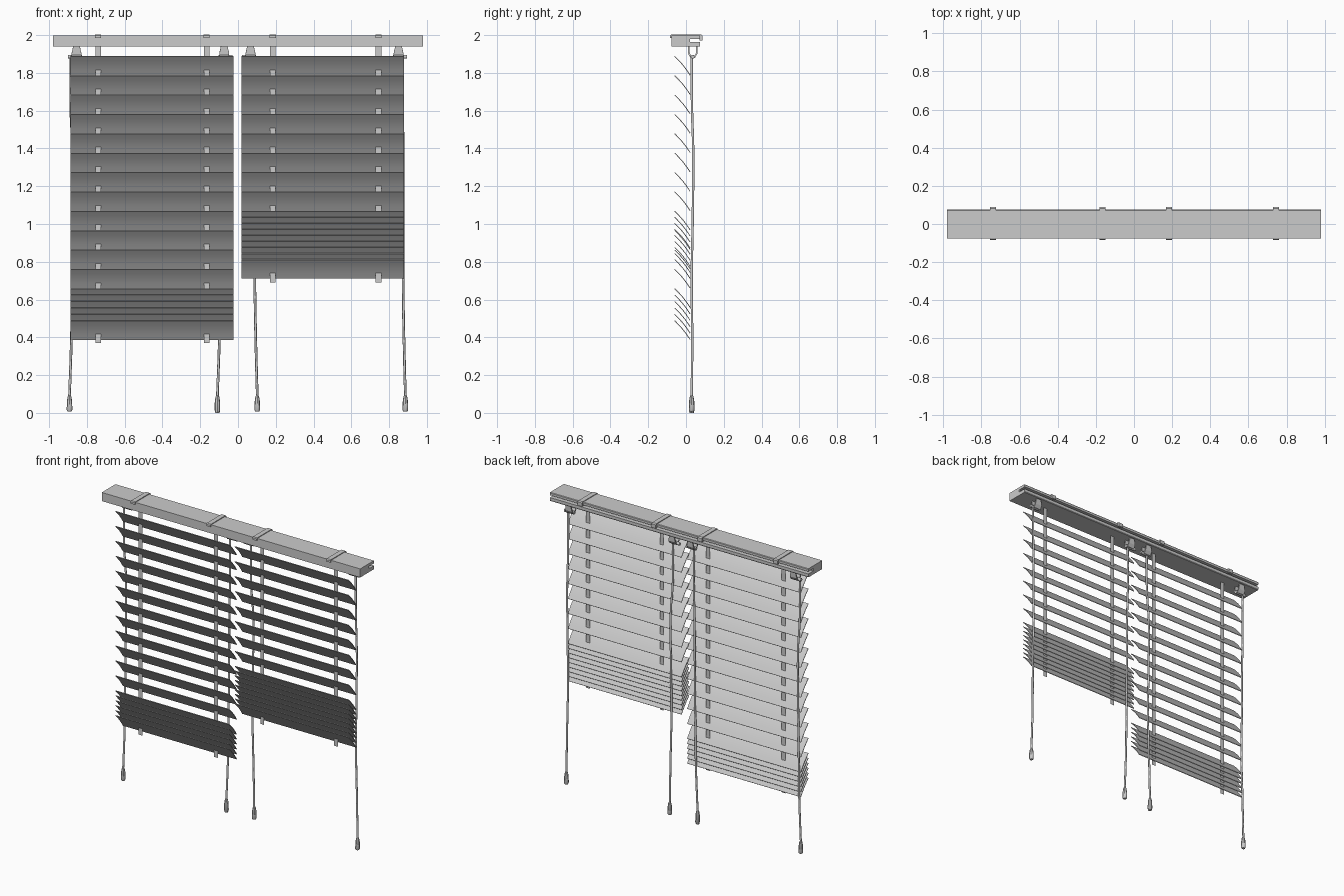
import bpy, bmesh, math
from mathutils import Vector

if "Cube" in bpy.data.objects:
    bpy.data.objects.remove(bpy.data.objects["Cube"])


def make(name, bm, smooth=False):
    bmesh.ops.recalc_face_normals(bm, faces=bm.faces)
    me = bpy.data.meshes.new(name)
    bm.to_mesh(me)
    bm.free()
    ob = bpy.data.objects.new(name, me)
    bpy.context.collection.objects.link(ob)
    if smooth:
        bpy.context.view_layer.objects.active = ob
        ob.select_set(True)
        bpy.ops.object.shade_smooth_by_angle(angle=math.radians(40))
        ob.select_set(False)
    return ob


def extrude_yz(bm, profile, x0, x1):
    """Extrude a (y, z) outline along x."""
    f = bm.faces.new([bm.verts.new((x0, y, z)) for y, z in profile])
    new = bmesh.ops.extrude_face_region(bm, geom=[f])["geom"]
    bmesh.ops.translate(bm, vec=(x1 - x0, 0, 0),
                        verts=[v for v in new if isinstance(v, bmesh.types.BMVert)])


def lathe(bm, rings, x, y, n=8):
    """Stack of (radius, z) rings, capped."""
    loops = [[bm.verts.new((x + r * math.cos(2 * math.pi * i / n),
                            y + r * math.sin(2 * math.pi * i / n), z))
              for i in range(n)] for r, z in rings]
    for a, b in zip(loops, loops[1:]):
        for i in range(n):
            bm.faces.new((a[i], a[(i + 1) % n], b[(i + 1) % n], b[i]))
    bm.faces.new(loops[0])
    bm.faces.new(loops[-1])


def tube(name, pts, r):
    cu = bpy.data.curves.new(name, "CURVE")
    cu.dimensions = "3D"
    cu.bevel_depth = r
    cu.bevel_resolution = 1
    cu.resolution_u = 4
    cu.use_fill_caps = True
    s = cu.splines.new("BEZIER")
    s.bezier_points.add(len(pts) - 1)
    for p, co in zip(s.bezier_points, pts):
        p.co = Vector(co)
        p.handle_left_type = p.handle_right_type = "AUTO"
    ob = bpy.data.objects.new(name, cu)
    bpy.context.collection.objects.link(ob)


# Head rail with a groove along its back
bm = bmesh.new()
extrude_yz(bm, [(-.076, 1.939), (.072, 1.939), (.075, 1.943), (.075, 1.963), (.02, 1.963),
                (.02, 1.979), (.075, 1.979), (.075, 1.994), (.072, 1.998), (-.076, 1.998)],
           -.98, .98)
make("head_rail", bm)


# Slats: curved thin strips, evenly spaced then gathered in a bottom stack
def slat(bm, x0, x1, top):
    n, up, low = 4, [], []
    for i in range(n + 1):
        t = i / n
        y, z = -.06 + .082 * t, top - .1 * t
        bow = .003 * math.sin(math.pi * t)
        up.append((y + bow + .0015, z + bow + .0015))
        low.append((y + bow - .0015, z + bow - .0015))
    extrude_yz(bm, up + low[::-1], x0, x1)


blinds = {"left": (-.887, -.025, 13, 5, .034, (-.74, -.166), .37),
          "right": (.018, .88, 9, 8, .032, (.184, .744), .69)}
for side, (x0, x1, spaced, stacked, step, tapes, low) in blinds.items():
    bm = bmesh.new()
    tops = [1.888 - .1025 * i for i in range(spaced)]
    tops += [tops[-1] - step * (i + 1) for i in range(stacked)]
    for t in tops:
        slat(bm, x0, x1, t)
    make(side + "_slats", bm, True)

    for k, x in enumerate(tapes):
        # Flat ladder tape running through the slats
        bm = bmesh.new()
        w = .015
        bm.faces.new([bm.verts.new(p) for p in
                      ((x - w, 0, low), (x + w, 0, low), (x + w, 0, 1.94), (x - w, 0, 1.94))])
        make(f"{side}_tape_{k + 1}", bm)
        # Clip over the rail
        bm = bmesh.new()
        extrude_yz(bm, [(-.084, 1.985), (-.084, 1.998), (-.078, 2.003), (.08, 2.003),
                        (.088, 1.997), (.088, 1.972), (.072, 1.972), (.072, 1.996),
                        (-.076, 1.996), (-.076, 1.985)], x - .016, x + .016)
        make(f"{side}_rail_clip_{k + 1}", bm)

# Pull cords: hanger x, outward pin side, cord x at top, middle and bottom
cords = [(-.855, -1, -.885, -.876, -.892), (-.073, 1, -.082, -.092, -.109),
         (.066, -1, .078, .089, .102), (.85, 1, .872, .874, .886)]
for k, (hx, s, ct, cm, cb) in enumerate(cords):
    # U-shaped hanger, tapered toward the rail
    bm = bmesh.new()
    outer = [(.010, 1.945), (.012, 1.9), (.024, 1.878), (.046, 1.878), (.06, 1.9), (.062, 1.945)]
    inner = [(.054, 1.945), (.052, 1.904), (.043, 1.888), (.028, 1.888), (.02, 1.904), (.018, 1.945)]
    extrude_yz(bm, outer + inner, hx - .026, hx + .026)
    for v in bm.verts:
        if v.co.z > 1.93:
            v.co.x = hx + (v.co.x - hx) * .65
    make(f"cord_hanger_{k + 1}", bm)
    # Pin and pulley
    tube(f"hanger_pin_{k + 1}", [(hx - s * .03, .035, 1.885), (hx + s * .045, .035, 1.885)], .011)
    # Slightly wavy cord
    tube(f"pull_cord_{k + 1}", [(ct, .03, 1.89), (ct, .032, 1.6), (cm, .038, 1.4), (cm, .036, 1.05),
                                (cm, .03, .7), (cm + (cb - cm) * .4, .033, .38), (cb, .03, .09)], .007)
    # Weighted tassel
    bm = bmesh.new()
    lathe(bm, [(.011, 0 if k == 1 else .008), (.015, .015), (.014, .06), (.010, .085), (.006, .095)],
          cb, .03)
    make(f"cord_tassel_{k + 1}", bm, True)
